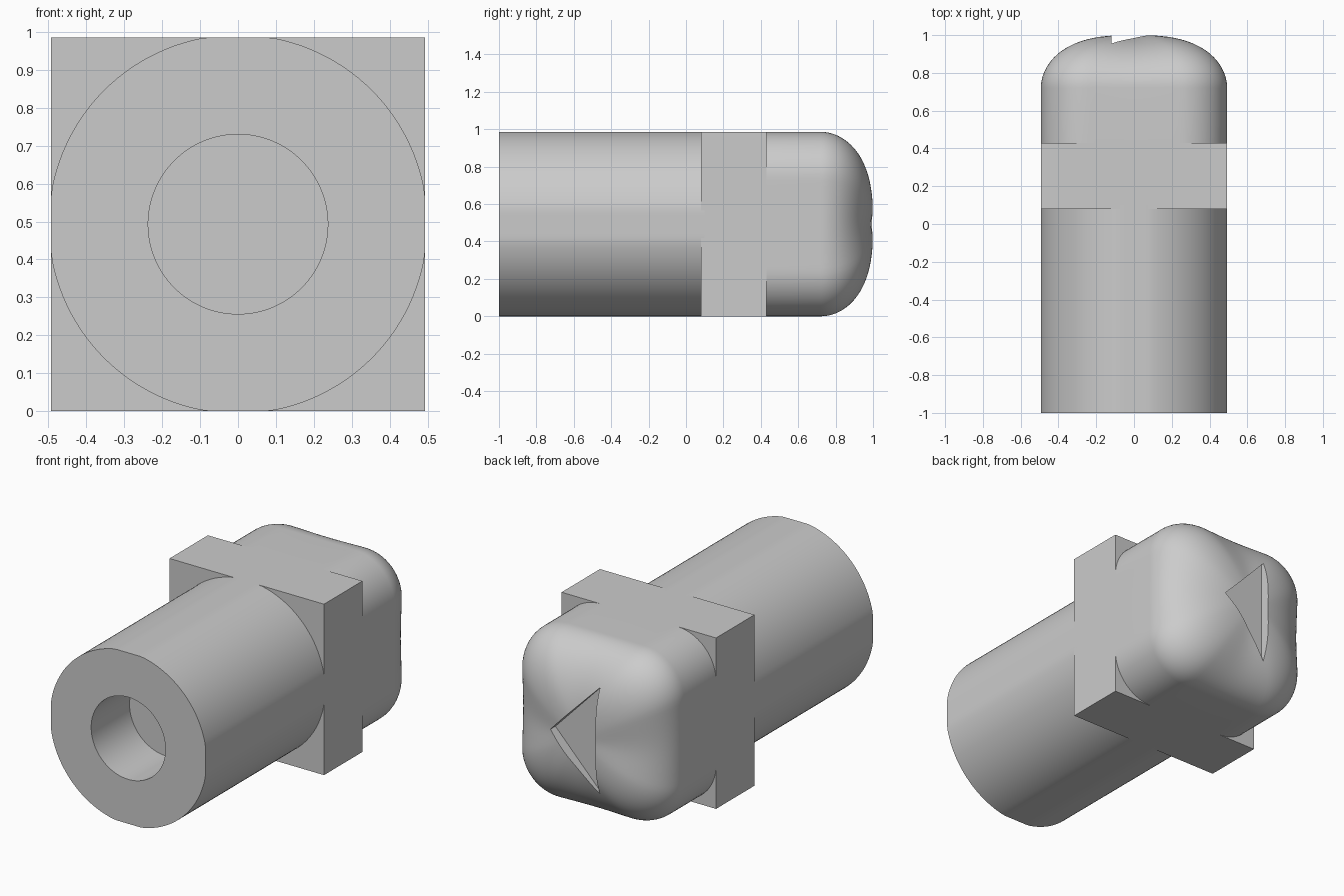
import bpy, bmesh, math

cube = bpy.data.objects.get("Cube")
if cube:
    bpy.data.objects.remove(cube, do_unlink=True)

HALF = 0.493          # half of the square section
FLAT = 0.243          # half of the flat part of each side of the head
SEGMENTS = 128
TAU = 2 * math.pi

grey = bpy.data.materials.new("plain_grey")
grey.use_nodes = True
colour = (0.6, 0.6, 0.6, 1)
grey.diffuse_color = colour
grey.node_tree.nodes["Principled BSDF"].inputs["Base Color"].default_value = colour


def loft(name, rings):
    """Skin closed rings of points, capping both ends."""
    bm = bmesh.new()
    loops = [[bm.verts.new(p) for p in ring] for ring in rings]
    for a, b in zip(loops, loops[1:]):
        n = len(a)
        for i in range(n):
            j = (i + 1) % n
            bm.faces.new((a[i], a[j], b[j], b[i]))
    bm.faces.new(loops[0])
    bm.faces.new(loops[-1])
    bmesh.ops.recalc_face_normals(bm, faces=bm.faces)
    mesh = bpy.data.meshes.new(name)
    bm.to_mesh(mesh)
    bm.free()
    mesh.materials.append(grey)
    obj = bpy.data.objects.new(name, mesh)
    bpy.context.collection.objects.link(obj)
    return obj


def ring(y, radius):
    """Ring around the long axis; radius is a function of the angle."""
    points = []
    for i in range(SEGMENTS):
        a = TAU * i / SEGMENTS
        r = radius(a)
        points.append((r * math.cos(a), y, HALF + r * math.sin(a)))
    return points


def select_only(obj):
    bpy.ops.object.select_all(action="DESELECT")
    obj.select_set(True)
    bpy.context.view_layer.objects.active = obj


def smooth(obj, degrees=30):
    select_only(obj)
    bpy.ops.object.shade_smooth_by_angle(angle=math.radians(degrees))


def barrel_radius(a):
    return min(0.5, HALF / max(abs(math.cos(a)), abs(math.sin(a))))


def head_radius(a):
    # square with rounded corners, in polar form
    c, s = sorted((abs(math.cos(a)), abs(math.sin(a))), reverse=True)
    if HALF * s / c <= FLAT:
        return HALF / c
    d = FLAT * (c + s)
    return d + math.sqrt(d * d - 2 * FLAT ** 2 + (HALF - FLAT) ** 2)


# Barrel with a blind bore in its front end
def bore(a):
    return 0.237


barrel = loft("barrel", [ring(0.1, barrel_radius), ring(-1, barrel_radius),
                         ring(-1, bore), ring(-0.65, bore)])
smooth(barrel)

# Square flange
corners = [(-HALF, 0), (HALF, 0), (HALF, 2 * HALF), (-HALF, 2 * HALF)]
flange = loft("flange", [[(x, y, z) for x, z in corners] for y in (0.08, 0.43)])

# Domed head: the corners stay fuller than the middles of the sides
START, DEPTH, STEPS = 0.72, 0.28, 28


def dome_ring(t):
    rise, fall = math.sin(t), math.cos(t)

    def radius(a):
        power = 2.25 + 0.65 * math.sin(2 * a) ** 2
        return head_radius(a) * fall ** (2 / power)
    return ring(START + DEPTH * rise, radius)


head_rings = [ring(0.42, head_radius)]
head_rings += [dome_ring(0.5 * math.pi * i / STEPS) for i in range(STEPS)]
head_rings.append(dome_ring(0.5 * math.pi * 0.995))
head = loft("head", head_rings)

# Triangular recess sunk into the dome
triangle = [(0.175, HALF), (-0.12, HALF + 0.307), (-0.12, HALF - 0.307)]
cutter = loft("recess_cutter", [[(x, y, z) for x, z in triangle] for y in (0.94, 1.2)])
cutter.hide_render = True
cut = head.modifiers.new("recess", "BOOLEAN")
cut.operation = "DIFFERENCE"
cut.solver = "EXACT"
cut.object = cutter
select_only(head)
bpy.ops.object.modifier_apply(modifier=cut.name)
bpy.data.objects.remove(cutter, do_unlink=True)
smooth(head)
